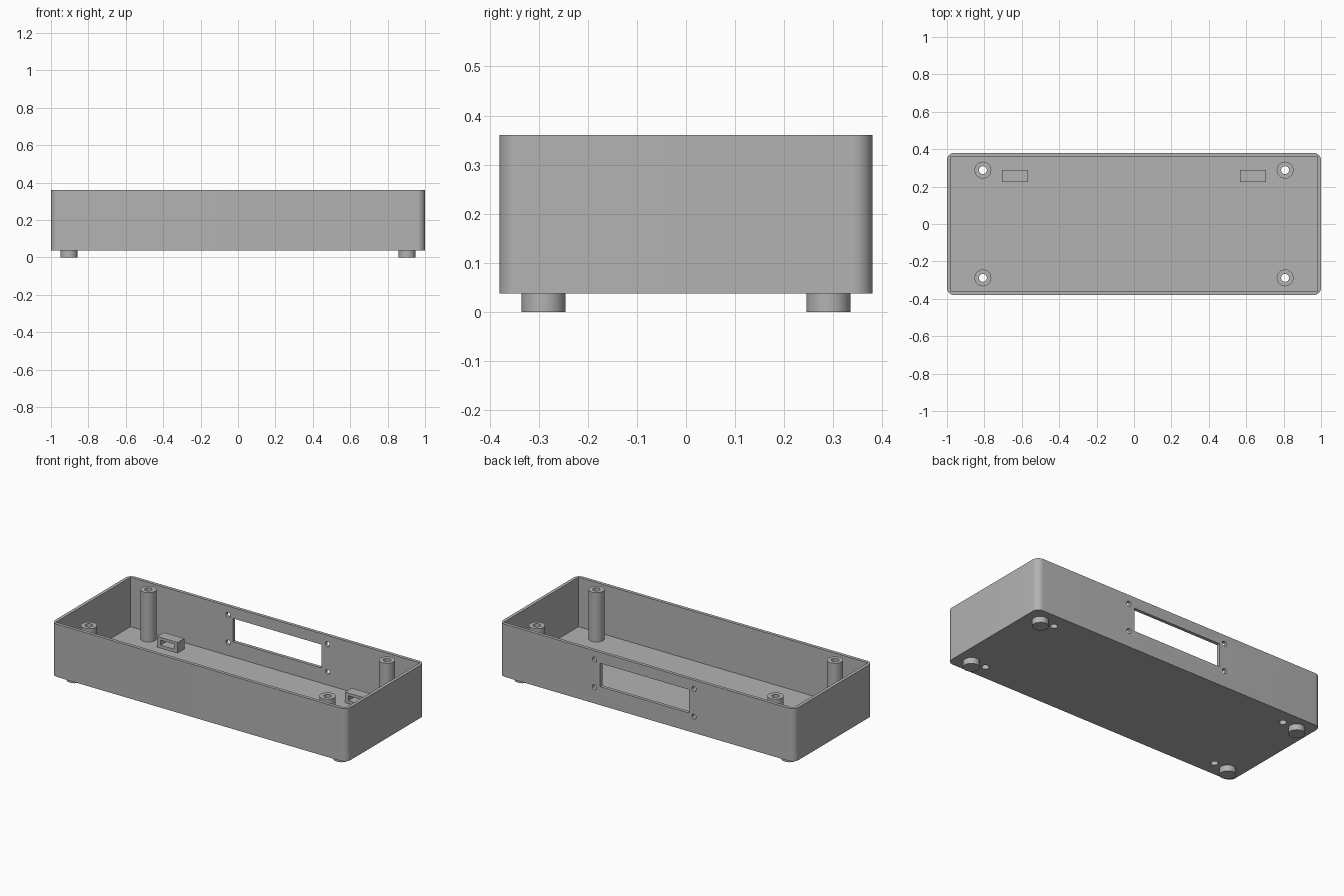
import bpy
import bmesh
from mathutils import Matrix

old = bpy.data.objects.get("Cube")
if old:
    bpy.data.objects.remove(old)

grey = bpy.data.materials.new("grey plastic")
grey.use_nodes = True
COLOUR = (0.45, 0.45, 0.45, 1)
grey.diffuse_color = COLOUR
grey.node_tree.nodes["Principled BSDF"].inputs["Base Color"].default_value = COLOUR

BASE, FLOOR, RIM = 0.037, 0.057, 0.36
WALL = 0.02


def finish(name, bm):
    mesh = bpy.data.meshes.new(name)
    bm.to_mesh(mesh)
    bm.free()
    mesh.materials.append(grey)
    obj = bpy.data.objects.new(name, mesh)
    bpy.context.collection.objects.link(obj)
    return obj


def box(name, x, y, z, corner=0):
    """Box from (min, max) ranges, with optional rounded vertical edges."""
    bm = bmesh.new()
    bmesh.ops.create_cube(bm, size=1)
    for v in bm.verts:
        v.co = [r[0] + (c + 0.5) * (r[1] - r[0]) for c, r in zip(v.co, (x, y, z))]
    if corner:
        upright = [e for e in bm.edges
                   if abs(e.verts[0].co.z - e.verts[1].co.z) > 0.1]
        bmesh.ops.bevel(bm, geom=upright, offset=corner, segments=10,
                        profile=0.5, affect='EDGES')
    return finish(name, bm)


def cylinder(name, x, y, z0, z1, radius):
    bm = bmesh.new()
    bmesh.ops.create_cone(bm, cap_ends=True, segments=40, radius1=radius, radius2=radius,
                          depth=z1 - z0, matrix=Matrix.Translation((x, y, (z0 + z1) / 2)))
    return finish(name, bm)


def cross_hole(name, x, y, z, radius, depth):
    """Cylinder lying along y."""
    obj = cylinder(name, 0, 0, -depth / 2, depth / 2, radius)
    obj.data.transform(Matrix.Translation((x, y, z)) @ Matrix.Rotation(1.5707963, 4, 'X'))
    return obj


def cut(obj, cutters):
    for c in cutters:
        mod = obj.modifiers.new("cut", 'BOOLEAN')
        mod.operation = 'DIFFERENCE'
        mod.solver = 'EXACT'
        mod.object = c
    bpy.context.view_layer.update()
    result = bpy.data.meshes.new_from_object(
        obj.evaluated_get(bpy.context.evaluated_depsgraph_get()))
    obj.modifiers.clear()
    obj.data = result
    for c in cutters:
        bpy.data.objects.remove(c)


def smooth(obj):
    bpy.ops.object.select_all(action='DESELECT')
    obj.select_set(True)
    bpy.context.view_layer.objects.active = obj
    bpy.ops.object.shade_smooth_by_angle(angle=0.6)


CORNERS = [(sx, sy) for sx in (-1, 1) for sy in (-1, 1)]
POST_X, POST_Y, FOOT_X = 0.808, 0.288, 0.904

# Open tray with rounded outer corners
tray = box("tray", (-1, 1), (-0.38, 0.38), (BASE, RIM), corner=0.04)
cutters = [box("cavity", (-1 + WALL, 1 - WALL), (-0.38 + WALL, 0.38 - WALL), (FLOOR, 0.5))]

# Display window with four screw holes in the back wall
cutters.append(box("window", (-0.285, 0.315), (0.3, 0.45), (0.15, 0.293)))
for x in (-0.32, 0.354):
    for z in (0.136, 0.306):
        cutters.append(cross_hole("screw_hole", x, 0.37, z, 0.015, 0.1))

# Screw holes through the floor
for sx, sy in CORNERS:
    cutters.append(cylinder("floor_hole", sx * POST_X, sy * POST_Y, 0, 0.1, 0.021))
cut(tray, cutters)
smooth(tray)

# Hollow posts and round feet
for sx, sy in CORNERS:
    side = ("front" if sy < 0 else "back") + ("_left" if sx > 0 else "_right")
    x, y = sx * POST_X, sy * POST_Y
    post = cylinder(side + "_post", x, y, FLOOR, RIM - 0.001, 0.045)
    cut(post, [cylinder("bore", x, y, 0, 0.5, 0.021)])
    smooth(post)
    foot = cylinder(side + "_foot", sx * FOOT_X, sy * 0.29, 0, BASE, 0.045)
    smooth(foot)

# Slotted tie brackets on the floor
for sx, side in ((-1, "right"), (1, "left")):
    x = sx * 0.636
    bracket = box(side + "_tie_bracket", (x - 0.069, x + 0.069), (0.225, 0.29), (FLOOR, 0.122))
    cut(bracket, [box("slot", (x - 0.046, x + 0.046), (0.2, 0.32), (0.075, 0.105))])
